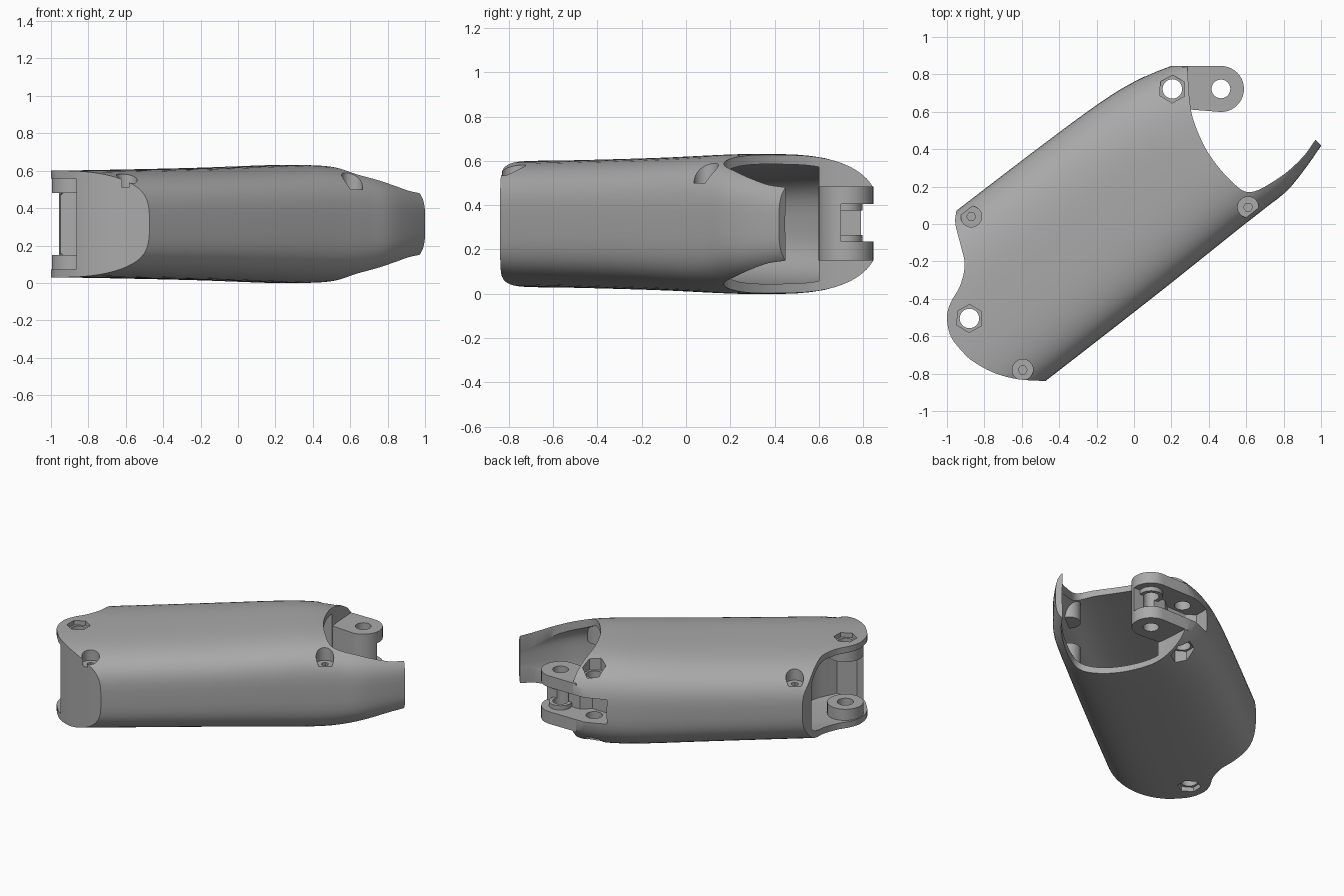
import bpy, bmesh, math
from mathutils import Vector

cube = bpy.data.objects.get("Cube")
if cube:
    bpy.data.objects.remove(cube, do_unlink=True)

grey = bpy.data.materials.new("plain grey")
grey.use_nodes = True
GREY = (0.4, 0.4, 0.4, 1)
grey.diffuse_color = GREY
grey.node_tree.nodes["Principled BSDF"].inputs["Base Color"].default_value = GREY

MID = 0.315                      # height of the horizontal symmetry plane
ANGLE = math.radians(36)         # direction of the body axis seen from above
ALONG = Vector((math.cos(ANGLE), math.sin(ANGLE), 0))
ACROSS = Vector((-math.sin(ANGLE), math.cos(ANGLE), 0))


def smooth(points, steps=6):
    """Curve through the given points (any dimension)."""
    pts = [Vector(p) for p in points]
    pts = [pts[0] * 2 - pts[1]] + pts + [pts[-1] * 2 - pts[-2]]
    out = []
    for a, b, c, d in zip(pts, pts[1:], pts[2:], pts[3:]):
        for i in range(steps):
            t = i / steps
            out.append(0.5 * (2 * b + (c - a) * t + (2 * a - 5 * b + 4 * c - d) * t**2
                              + (3 * b - a - 3 * c + d) * t**3))
    return [tuple(p) for p in out + [pts[-2]]]


def from_rings(name, rings):
    """Closed solid skinned over a list of vertex rings."""
    bm = bmesh.new()
    loops = [[bm.verts.new(p) for p in ring] for ring in rings]
    n = len(loops[0])
    for a, b in zip(loops, loops[1:]):
        for i in range(n):
            bm.faces.new((a[i], a[(i + 1) % n], b[(i + 1) % n], b[i]))
    bm.faces.new(loops[0])
    bm.faces.new(loops[-1])
    bmesh.ops.recalc_face_normals(bm, faces=bm.faces)
    mesh = bpy.data.meshes.new(name)
    bm.to_mesh(mesh)
    bm.free()
    mesh.materials.append(grey)
    ob = bpy.data.objects.new(name, mesh)
    bpy.context.collection.objects.link(ob)
    return ob


def prism(name, outline, low=-0.2, high=0.9):
    return from_rings(name, [[(p[0], p[1], z) for p in outline] for z in (low, high)])


def rod(centre, radius, low, high, sides=32, turn=0.0):
    x, y = centre
    ring = [(x + radius * math.cos(turn + math.tau * i / sides),
             y + radius * math.sin(turn + math.tau * i / sides)) for i in range(sides)]
    return prism("rod", ring, low, high)


def combine(target, tool, operation):
    """Apply a boolean and discard the tool."""
    mod = target.modifiers.new("cut", 'BOOLEAN')
    mod.operation, mod.solver, mod.object = operation, 'EXACT', tool
    bpy.context.view_layer.objects.active = target
    bpy.ops.object.modifier_apply(modifier=mod.name)
    bpy.data.objects.remove(tool, do_unlink=True)


# position along the axis, left edge, right edge, half height
STATIONS = smooth([
    (-1.25, 0.600, -0.410, 0.285), (-0.87, 0.612, -0.401, 0.288),
    (-0.17, 0.630, -0.378, 0.300), (0.24, 0.632, -0.360, 0.312),
    (0.45, 0.615, -0.350, 0.316), (0.62, 0.580, -0.344, 0.305),
    (0.80, 0.520, -0.331, 0.268), (1.06, 0.400, -0.248, 0.211),
    (1.25, 0.300, -0.160, 0.175)], 4)


def body(name, wall=0.0, sides=64):
    """Loft of squarish ovals along the axis, shrunk by the wall thickness."""
    rings = []
    for u, left, right, half in STATIONS:
        middle, width = (left + right) / 2, (left - right) / 2 - wall
        ring = []
        for i in range(sides):
            c = math.cos(math.tau * (i + 0.5) / sides)
            s = math.sin(math.tau * (i + 0.5) / sides)
            power = 2 / 3 if c > 0 else 2 / 3.5      # right side slightly squarer
            v = middle + width * math.copysign(abs(c) ** power, c)
            z = MID + (half - wall) * math.copysign(abs(s) ** power, s)
            ring.append(ALONG * u + ACROSS * v + Vector((0, 0, z)))
        rings.append(ring)
    return from_rings(name, rings)


HINGE = (-0.88, -0.505)
PIN = (0.205, 0.722)
TAB = (0.465, 0.722)
SCREWS = [((-0.87, 0.04), 0.48), ((0.61, 0.09), 0.50), ((-0.595, -0.78), 0.51)]

# outer shell trimmed to its plan outline
hinge_end = smooth([(-0.95, 0.07), (-0.955, 0.0), (-0.925, -0.12), (-0.905, -0.22),
                    (-0.93, -0.33), (-0.98, -0.42), (-1.0, -0.5), (-0.98, -0.6),
                    (-0.92, -0.68), (-0.86, -0.735), (-0.75, -0.795),
                    (-0.62, -0.83), (-0.47, -0.84)])
open_end = smooth([(0.97, 0.45), (0.9, 0.355), (0.78, 0.25), (0.62, 0.17), (0.51, 0.24),
                   (0.4, 0.375), (0.33, 0.52), (0.3, 0.64), (0.285, 0.845)])
shell = body("shell")
combine(shell, prism("outline", hinge_end + [(-0.3, -0.95), (1.2, 0.1), (1.0, 0.42)]
                     + open_end + [(0.1, 0.845), (-0.1, 1.0), (-1.05, 0.35)]), 'INTERSECT')

# main hollow, leaving the end wall and the pin block solid
hollow = body("hollow", 0.042)
combine(hollow, prism("hollow_plan", smooth([(-0.9, 0.1), (-0.72, -0.03), (-0.55, -0.28),
                                             (-0.53, -0.55), (-0.56, -0.75)])
                      + [(-0.45, -0.775), (-0.3, -0.95), (1.2, 0.1), (1.3, 0.6),
                         (0.08, 0.6), (0.0, 0.68), (-0.1, 1.0), (-1.0, 0.4)]), 'INTERSECT')
for centre, floor in SCREWS:
    for low, high in ((-0.1, 0.22), (0.41, 0.8)):
        combine(hollow, rod(centre, 0.072, low, high), 'DIFFERENCE')
combine(shell, hollow, 'DIFFERENCE')

# hinge pocket with a boss above and below
pocket = body("pocket", 0.042)
combine(pocket, prism("pocket_plan", smooth([(-1.0, -0.02), (-0.82, -0.07), (-0.67, -0.2),
                                             (-0.6, -0.38), (-0.6, -0.55), (-0.68, -0.7)])
                      + [(-0.83, -0.705), (-0.87, -0.74), (-1.3, -0.9),
                         (-1.3, 0.0)]), 'INTERSECT')
for low, high in ((-0.1, 0.15), (0.48, 0.8)):
    combine(pocket, rod(HINGE, 0.115, low, high), 'DIFFERENCE')
combine(shell, pocket, 'DIFFERENCE')

# through holes with hexagonal nut seats on both faces
for centre, depth in ((HINGE, 0.06), (PIN, 0.11)):
    combine(shell, rod(centre, 0.052, -0.3, 1.0), 'DIFFERENCE')
    combine(shell, rod(centre, 0.075, 0.63 - depth, 1.0, 6, 0.5), 'DIFFERENCE')
    combine(shell, rod(centre, 0.075, -0.3, depth, 6, 0.5), 'DIFFERENCE')

# counterbored screw seats
for centre, floor in SCREWS:
    combine(shell, rod(centre, 0.056, floor, 1.0), 'DIFFERENCE')
    combine(shell, rod(centre, 0.024, floor - 0.04, floor + 0.1, 6), 'DIFFERENCE')

# clevis lugs reaching out of the pin block
arc = [(TAB[0] + 0.123 * math.cos(a), TAB[1] + 0.123 * math.sin(a))
       for a in (math.pi / 2 - math.pi * i / 20 for i in range(21))]
clevis = prism("clevis", [(0.26, 0.845)] + arc + [(0.26, 0.615)], 0.15, 0.485)

# one slot through pin block and clevis, with washers left around the clevis hole
slot_plan = [(0.06, 1.0), (0.06, 0.69), (0.12, 0.65), (0.27, 0.65), (0.33, 0.7),
             (0.8, 0.7), (0.8, 1.0)]
for ob in (shell, clevis):
    slot = prism("slot", slot_plan, 0.235, 0.405)
    for low, high in ((0.2, 0.265), (0.375, 0.45)):
        combine(slot, rod(TAB, 0.075, low, high), 'DIFFERENCE')
    combine(ob, slot, 'DIFFERENCE')
combine(clevis, rod(TAB, 0.05, -0.1, 0.8), 'DIFFERENCE')

# rounded surfaces smooth, cut edges crisp
for ob in (shell, clevis):
    bpy.ops.object.select_all(action='DESELECT')
    ob.select_set(True)
    bpy.context.view_layer.objects.active = ob
    bpy.ops.object.shade_smooth_by_angle(angle=math.radians(30))
